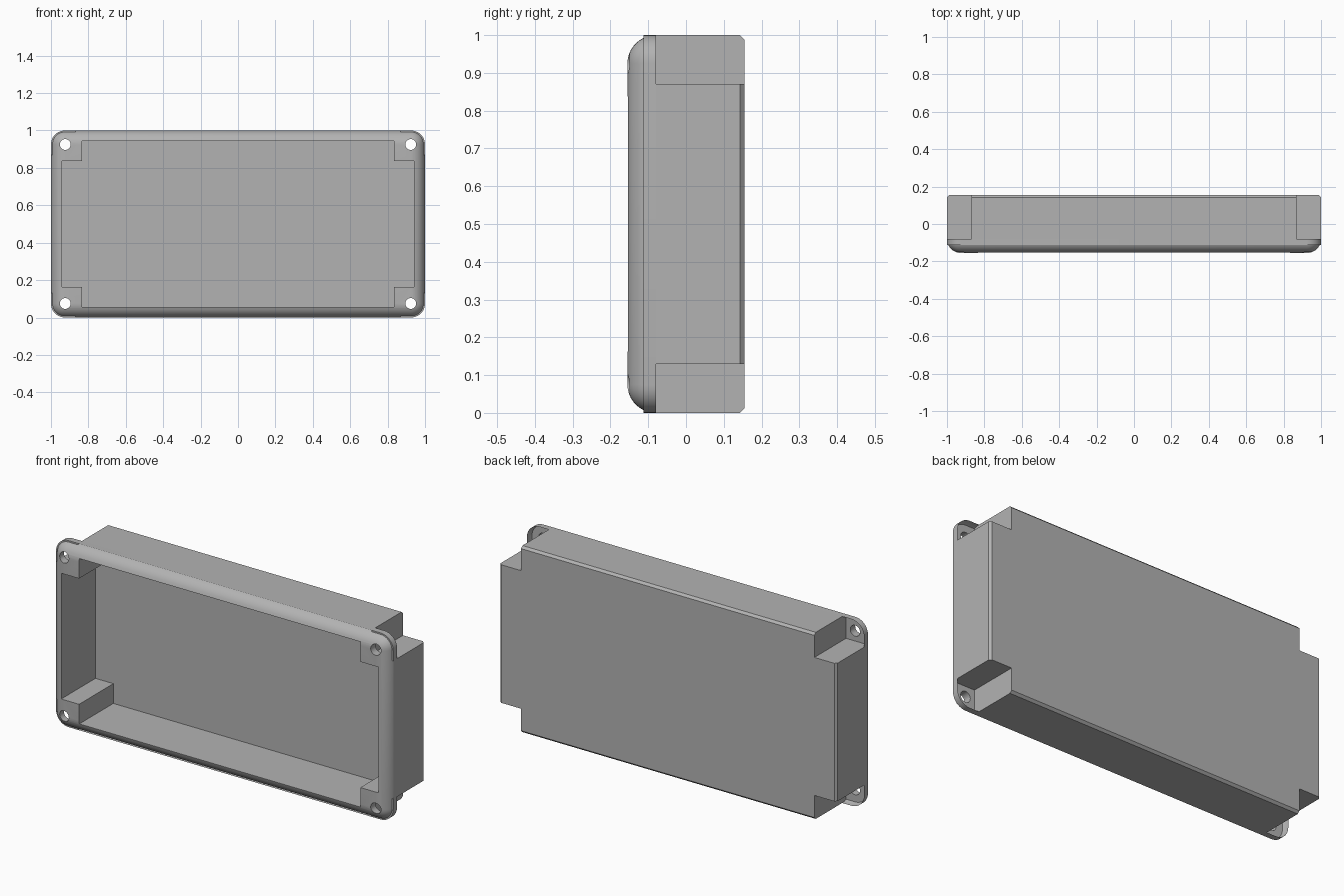
import bpy, bmesh
from mathutils import Matrix, Vector

cube = bpy.data.objects.get("Cube")
if cube:
    bpy.data.objects.remove(cube, do_unlink=True)

HALF_W, HALF_D, HALF_H = 1.0, 0.155, 0.5
FLANGE_BACK = -0.113            # rear plane of the mounting lugs
FLOOR = 0.135                   # inner face of the rear wall
CORNERS = [(sx, sz) for sx in (-1, 1) for sz in (-1, 1)]

grey = bpy.data.materials.new("plain grey")
grey.use_nodes = True
grey.diffuse_color = (0.45, 0.45, 0.45, 1)
grey.node_tree.nodes["Principled BSDF"].inputs["Base Color"].default_value = grey.diffuse_color


def make_object(name, bm):
    bmesh.ops.recalc_face_normals(bm, faces=bm.faces)
    mesh = bpy.data.meshes.new(name)
    bm.to_mesh(mesh)
    bm.free()
    mesh.materials.append(grey)
    obj = bpy.data.objects.new(name, mesh)
    bpy.context.collection.objects.link(obj)
    return obj


def add_box(bm, low, high):
    low, high = Vector(low), Vector(high)
    matrix = Matrix.Translation((low + high) / 2) @ Matrix.Diagonal((*(high - low), 1))
    bmesh.ops.create_cube(bm, size=1, matrix=matrix)


def cut(target, bm):
    """Subtract a temporary cutter from the target."""
    cutter = make_object("cutter", bm)
    cutter.hide_render = True
    mod = target.modifiers.new("cut", "BOOLEAN")
    mod.operation, mod.solver, mod.object = "DIFFERENCE", "EXACT", cutter
    bpy.context.view_layer.objects.active = target
    bpy.ops.object.modifier_apply(modifier=mod.name)
    bpy.data.objects.remove(cutter, do_unlink=True)


# Outer block with a small chamfer around its rear face
bm = bmesh.new()
add_box(bm, (-HALF_W, -HALF_D, 0), (HALF_W, HALF_D, 2 * HALF_H))
rear = [e for e in bm.edges if all(v.co.y > 0 for v in e.verts)]
bmesh.ops.bevel(bm, geom=rear, offset=0.012, segments=1, affect="EDGES")
shell = make_object("enclosure_shell", bm)

# Corner notches behind the mounting lugs
bm = bmesh.new()
for sx, sz in CORNERS:
    xs, zs = sorted((sx * 0.87, sx * 1.2)), sorted((sz * 0.37, sz * 0.7))
    add_box(bm, (xs[0], FLANGE_BACK, HALF_H + zs[0]), (xs[1], 0.3, HALF_H + zs[1]))
cut(shell, bm)

# Rounded lug corners
bm = bmesh.new()
bm.from_mesh(shell.data)
lug_edges = [e for e in bm.edges if all(
    abs(v.co.x) > 0.999 and abs(v.co.z - HALF_H) > 0.499 and v.co.y < FLANGE_BACK + 0.001
    for v in e.verts)]
bmesh.ops.bevel(bm, geom=lug_edges, offset=0.075, segments=10, profile=0.5, affect="EDGES")
bm.to_mesh(shell.data)
bm.free()

# Cross-shaped cavity, open at the front
bm = bmesh.new()
outline = []
for sx, sz in ((1, 1), (-1, 1), (-1, -1), (1, -1)):
    points = [(0.94, 0.337), (0.834, 0.337), (0.834, 0.443)]
    outline += [(sx * x, sz * z) for x, z in (points if sx * sz > 0 else points[::-1])]
face = bm.faces.new([bm.verts.new((x, -0.3, HALF_H + z)) for x, z in outline])
new = bmesh.ops.extrude_face_region(bm, geom=[face])["geom"]
bmesh.ops.translate(bm, vec=(0, FLOOR + 0.3, 0),
                    verts=[v for v in new if isinstance(v, bmesh.types.BMVert)])
cut(shell, bm)

# Screw holes through the lugs
bm = bmesh.new()
for sx, sz in CORNERS:
    place = Matrix.Translation((sx * 0.924, -0.135, HALF_H + sz * 0.425))
    bmesh.ops.create_cone(bm, cap_ends=True, segments=32, radius1=0.029, radius2=0.029,
                          depth=0.12, matrix=place @ Matrix.Rotation(1.570796, 4, "X"))
cut(shell, bm)

# Smooth the rounded corners and holes, keep everything else crisp
bpy.ops.object.select_all(action="DESELECT")
shell.select_set(True)
bpy.context.view_layer.objects.active = shell
bpy.ops.object.shade_smooth_by_angle(angle=0.5)
